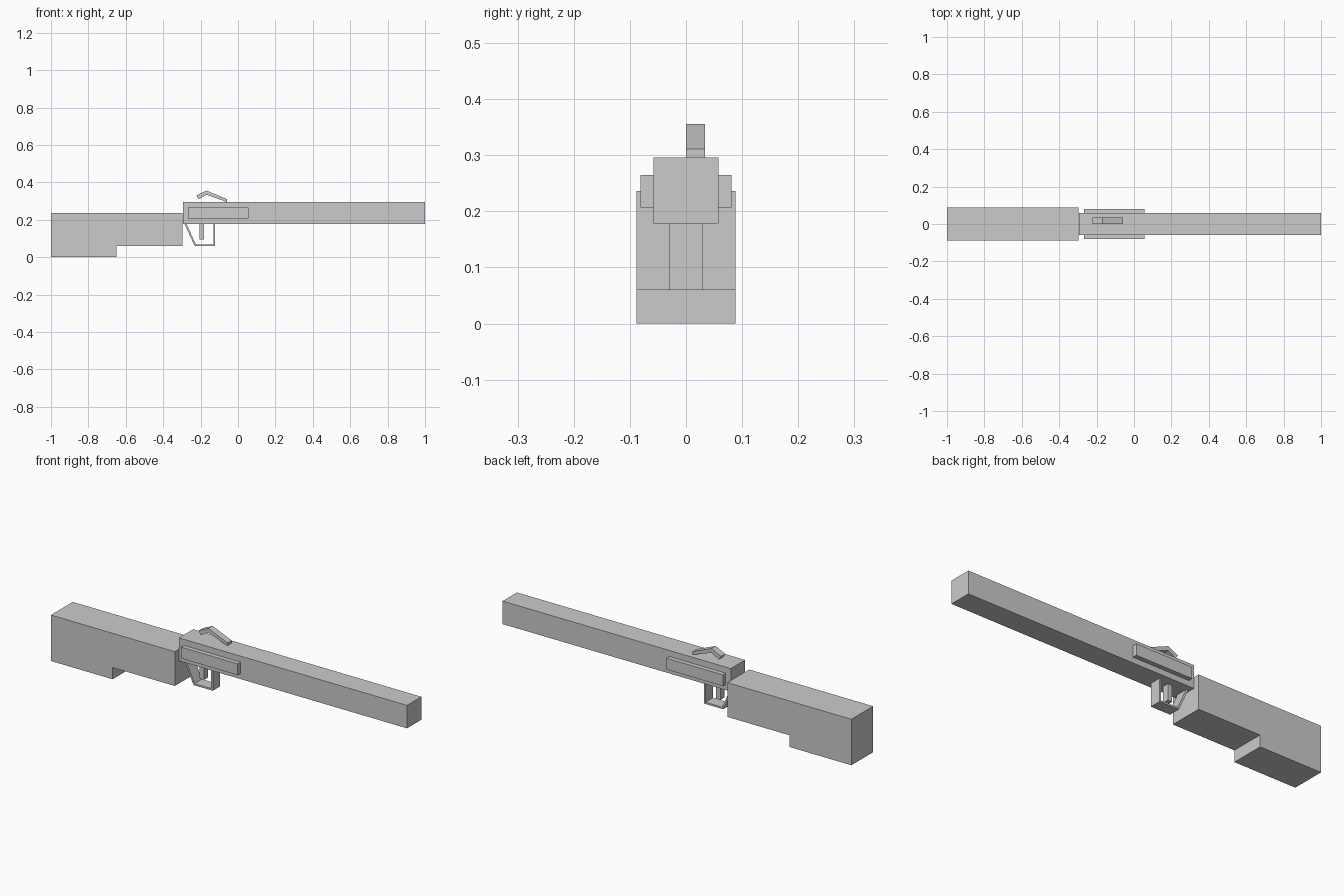
import bpy
import bmesh

cube = bpy.data.objects.get("Cube")
if cube:
    bpy.data.objects.remove(cube, do_unlink=True)

GREY = (0.6, 0.6, 0.6, 1)
grey = bpy.data.materials.new("plain grey")
grey.use_nodes = True
grey.diffuse_color = GREY
grey.node_tree.nodes["Principled BSDF"].inputs["Base Color"].default_value = GREY


def extrude_profile(name, points, y0, y1):
    """Extrude a side profile of (x, z) points from y0 to y1."""
    bm = bmesh.new()
    face = bm.faces.new([bm.verts.new((x, y0, z)) for x, z in points])
    result = bmesh.ops.extrude_face_region(bm, geom=[face])
    moved = [v for v in result["geom"] if isinstance(v, bmesh.types.BMVert)]
    bmesh.ops.translate(bm, verts=moved, vec=(0, y1 - y0, 0))
    bmesh.ops.recalc_face_normals(bm, faces=bm.faces)
    mesh = bpy.data.meshes.new(name)
    bm.to_mesh(mesh)
    bm.free()
    mesh.materials.append(grey)
    obj = bpy.data.objects.new(name, mesh)
    bpy.context.scene.collection.objects.link(obj)
    return obj


def box(name, x0, x1, y0, y1, z0, z1):
    return extrude_profile(name, [(x0, z0), (x1, z0), (x1, z1), (x0, z1)], y0, y1)


# Stepped butt and long square barrel
extrude_profile("stock", [(-1, 0), (-0.65, 0), (-0.65, 0.06), (-0.297, 0.06),
                          (-0.297, 0.236), (-1, 0.236)], -0.088, 0.088)
box("barrel", -0.295, 1, -0.058, 0.058, 0.178, 0.296)

# Raised plates on both sides of the barrel
for side, sign in (("left", 1), ("right", -1)):
    box(side + "_plate", -0.266, 0.055, sign * 0.05, sign * 0.081, 0.207, 0.265)

# Open trigger guard: outer outline, then back along the inner one
extrude_profile("trigger_guard", [(-0.286, 0.178), (-0.232, 0.06), (-0.122, 0.06),
                                  (-0.122, 0.178), (-0.131, 0.178), (-0.131, 0.069),
                                  (-0.226, 0.069), (-0.275, 0.178)], -0.03, 0.03)
box("trigger", -0.206, -0.181, -0.016, 0.016, 0.095, 0.18)

# Bent lever above the barrel
extrude_profile("lever", [(-0.223, 0.33), (-0.168, 0.356), (-0.06, 0.311),
                          (-0.06, 0.295), (-0.168, 0.334), (-0.211, 0.31)], 0, 0.034)
